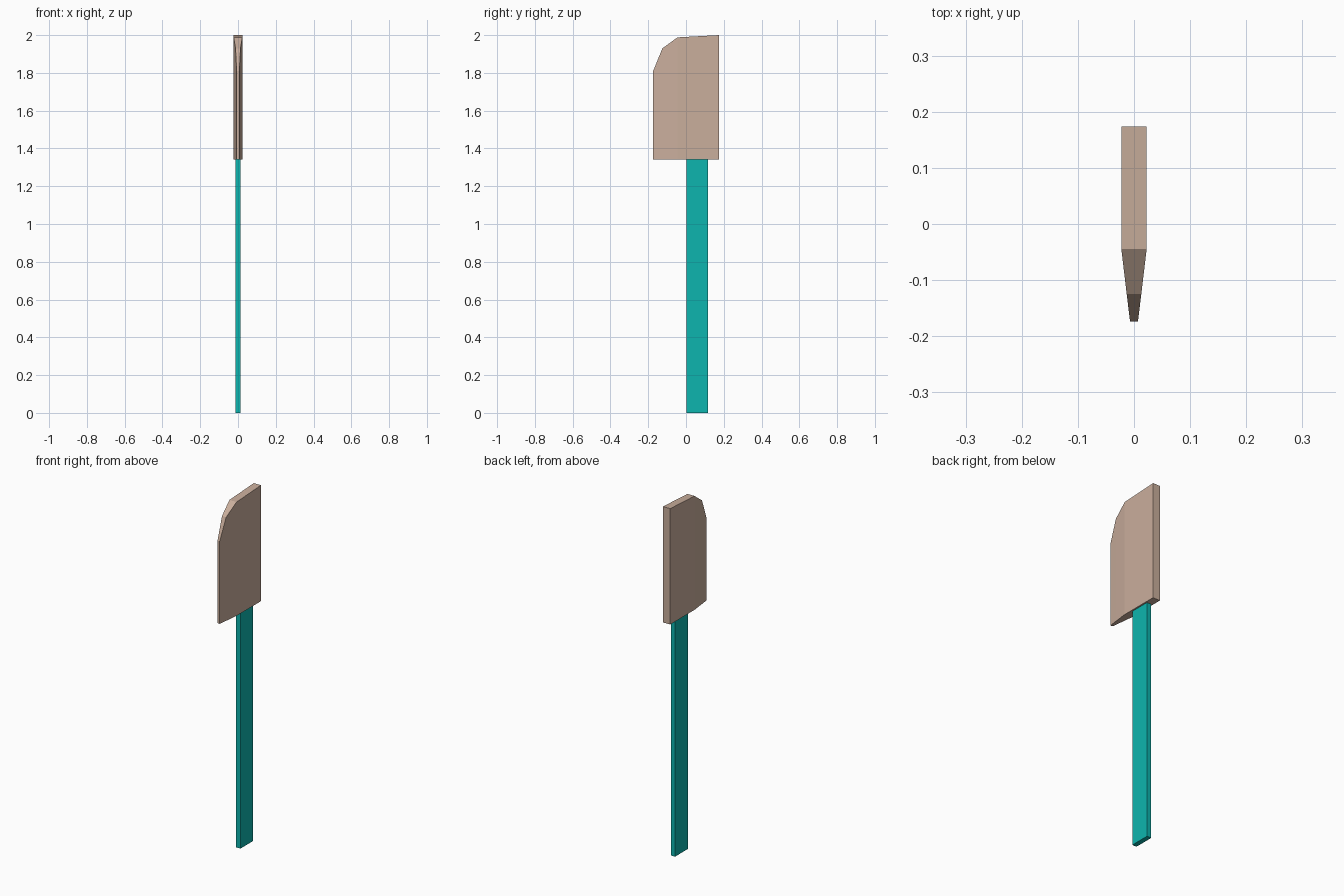
import bpy
import bmesh

if "Cube" in bpy.data.objects:
    bpy.data.objects.remove(bpy.data.objects["Cube"])


def material(name, rgb):
    m = bpy.data.materials.new(name)
    m.diffuse_color = (*rgb, 1.0)
    m.use_nodes = True
    m.node_tree.nodes["Principled BSDF"].inputs["Base Color"].default_value = m.diffuse_color
    return m


def loft(name, stations, bottom, mat):
    """Join rectangular sections along y; each station is (y, half width, top z)."""
    bm = bmesh.new()
    rings = [[bm.verts.new(p) for p in ((-w, y, bottom), (w, y, bottom), (w, y, top), (-w, y, top))]
             for y, w, top in stations]
    for a, b in zip(rings, rings[1:]):
        for i in range(4):
            j = (i + 1) % 4
            bm.faces.new((a[i], a[j], b[j], b[i]))
    bm.faces.new(rings[0])
    bm.faces.new(rings[-1])
    bmesh.ops.recalc_face_normals(bm, faces=bm.faces)
    mesh = bpy.data.meshes.new(name)
    bm.to_mesh(mesh)
    bm.free()
    mesh.materials.append(mat)
    ob = bpy.data.objects.new(name, mesh)
    bpy.context.collection.objects.link(ob)
    return ob


tan = material("tan", (0.59, 0.425, 0.335))
teal = material("teal", (0.004, 0.46, 0.425))

# Blade: thick flat back, tapering to a thin rounded front edge
loft("blade", [(-0.174, 0.007, 1.81), (-0.125, 0.013, 1.93),
               (-0.045, 0.0225, 1.988), (0.174, 0.0225, 2.0)], 1.342, tan)

# Handle: flat bar set toward the back of the blade
loft("handle", [(0.003, 0.0135, 1.345), (0.117, 0.0135, 1.345)], 0.0, teal)
